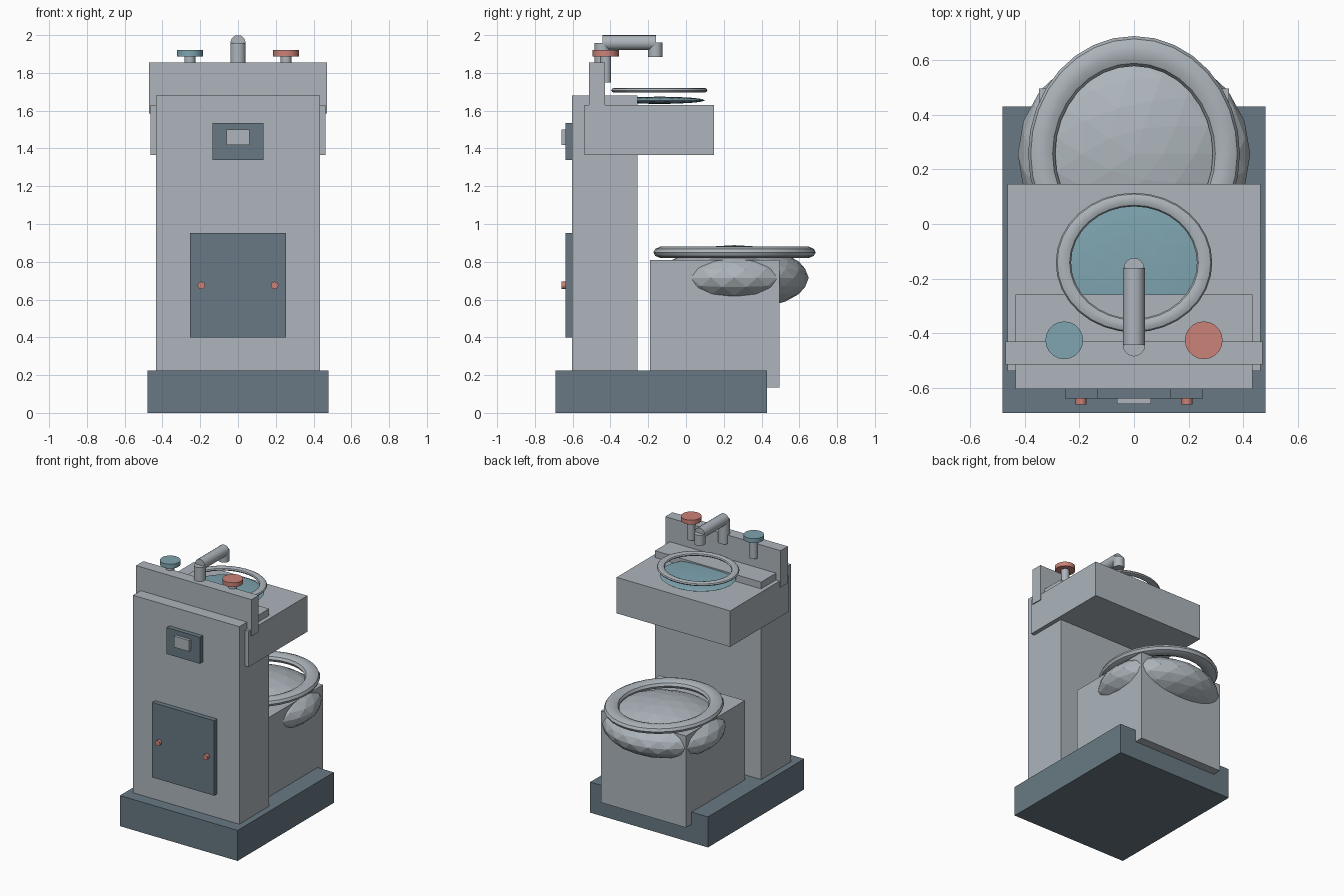
import bpy, math

if "Cube" in bpy.data.objects:
    bpy.data.objects.remove(bpy.data.objects["Cube"])


def material(name, rgb):
    m = bpy.data.materials.new(name)
    m.diffuse_color = (*rgb, 1)
    m.use_nodes = True
    m.node_tree.nodes["Principled BSDF"].inputs["Base Color"].default_value = m.diffuse_color
    return m


GREY = material("light_steel", (0.418, 0.462, 0.497))
DARK = material("dark_slate", (0.138, 0.191, 0.227))
BLUE = material("cold_blue", (0.212, 0.376, 0.440))
RED = material("hot_red", (0.597, 0.223, 0.188))


def finish(name, mat, smooth=False):
    ob = bpy.context.object
    ob.name = name
    ob.data.materials.append(mat)
    bpy.ops.object.transform_apply(location=False, rotation=True, scale=True)
    if smooth:
        bpy.ops.object.shade_smooth_by_angle(angle=math.radians(35))
    return ob


def box(name, mat, half_x, y, z):
    """Box centred on x = 0, given y and z ranges."""
    bpy.ops.mesh.primitive_cube_add(size=1, location=(0, sum(y) / 2, sum(z) / 2))
    bpy.context.object.scale = (2 * half_x, y[1] - y[0], z[1] - z[0])
    return finish(name, mat)


def post(name, mat, x, y, r, z, sides=16):
    """Upright cylinder between two heights."""
    bpy.ops.mesh.primitive_cylinder_add(vertices=sides, radius=r, depth=z[1] - z[0],
                                        location=(x, y, sum(z) / 2))
    return finish(name, mat, True)


def rod(name, mat, x, z, r, y, sides=16):
    """Cylinder lying along y."""
    bpy.ops.mesh.primitive_cylinder_add(vertices=sides, radius=r, depth=y[1] - y[0],
                                        location=(x, sum(y) / 2, z),
                                        rotation=(math.pi / 2, 0, 0))
    return finish(name, mat, True)


def ring(name, mat, loc, major, minor, scale):
    bpy.ops.mesh.primitive_torus_add(major_segments=32, minor_segments=10, location=loc,
                                     major_radius=major, minor_radius=minor)
    bpy.context.object.scale = scale
    return finish(name, mat, True)


def ellipsoid(name, mat, loc, radii):
    bpy.ops.mesh.primitive_ico_sphere_add(subdivisions=3, radius=1, location=loc)
    bpy.context.object.scale = radii
    return finish(name, mat)


# Plinth and upright cabinet
box("base", DARK, 0.48, (-0.69, 0.43), (0, 0.225))
box("column", GREY, 0.433, (-0.603, -0.257), (0.2, 1.68))

# Toilet: pedestal, bulging bowl, seat ring
box("toilet_pedestal", GREY, 0.347, (-0.19, 0.495), (0.135, 0.81))
ellipsoid("toilet_bowl", GREY, (0, 0.255, 0.715), (0.425, 0.395, 0.173))
ring("toilet_seat", GREY, (0, 0.257, 0.85), 0.375, 0.055, (0.9, 1, 0.58))

# Sink: slab, back wall, water and rim
box("sink_slab", GREY, 0.463, (-0.537, 0.147), (1.365, 1.63))
box("splash_back", GREY, 0.47, (-0.514, -0.43), (1.585, 1.855))
ellipsoid("sink_water", BLUE, (0, -0.14, 1.655), (0.265, 0.24, 0.019))
ring("sink_rim", GREY, (0, -0.141, 1.708), 0.23, 0.025, (1.122, 1, 0.55))

# Tap: riser, spout and downturned outlet
post("tap_riser", GREY, 0, -0.443, 0.041, (1.79, 1.957))
rod("tap_spout", GREY, 0, 1.96, 0.04, (-0.443, -0.16))
post("tap_outlet", GREY, 0, -0.162, 0.038, (1.885, 1.962))

# Hot and cold handles, door pulls
for side, label, mat in ((-1, "cold", BLUE), (1, "hot", RED)):
    post(label + "_stem", GREY, side * 0.255, -0.425, 0.029, (1.75, 1.892))
    post(label + "_handle", mat, side * 0.255, -0.425, 0.069, (1.888, 1.92), 20)
    rod(label + "_side_door_pull", RED, side * 0.194, 0.675, 0.02, (-0.66, -0.635), 12)

# Front door and dispenser panel
box("door", DARK, 0.253, (-0.638, -0.6), (0.4, 0.952))
box("dispenser_panel", DARK, 0.135, (-0.637, -0.6), (1.34, 1.535))
box("dispenser_button", GREY, 0.062, (-0.658, -0.63), (1.418, 1.5))
